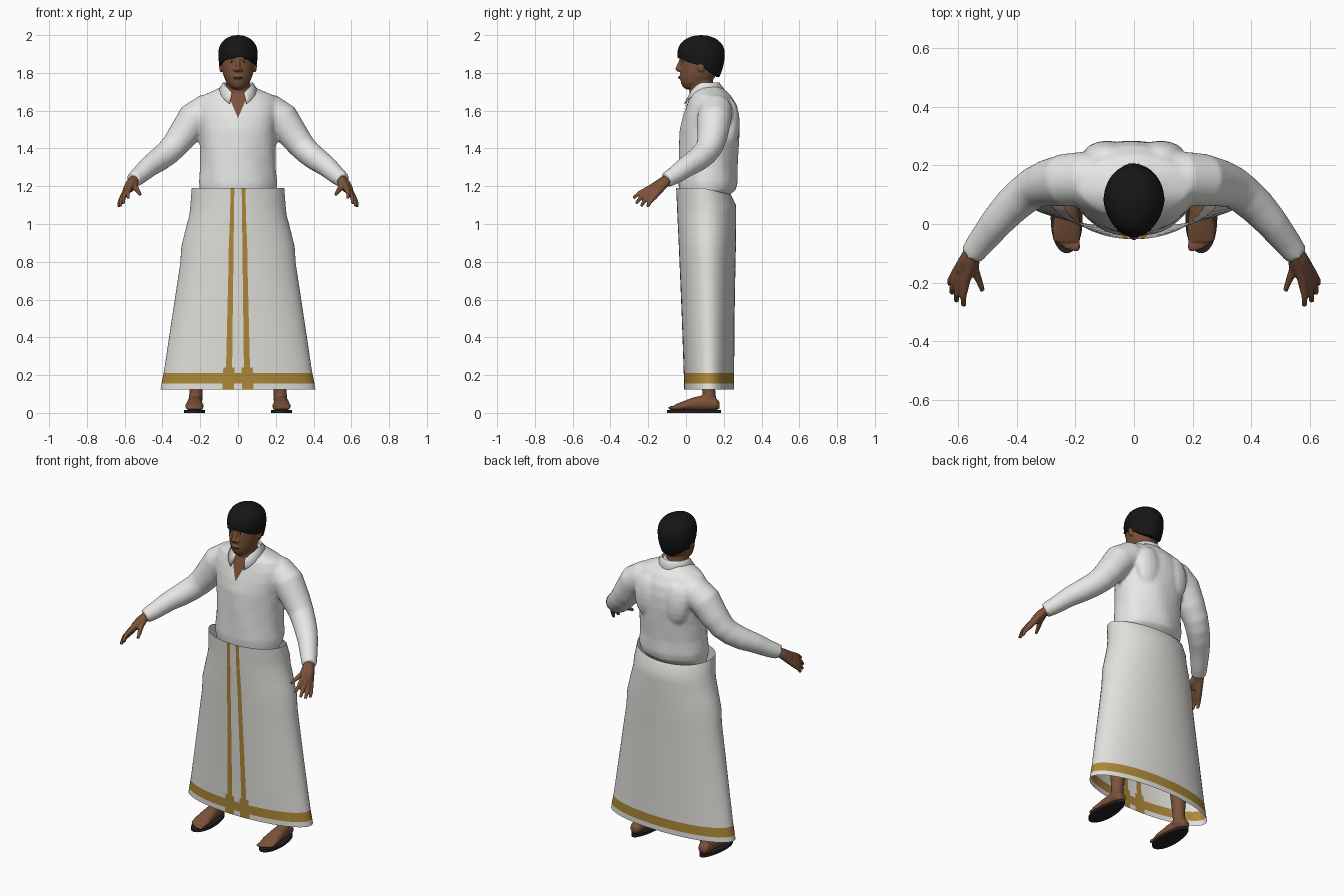
import bpy, bmesh
from math import sin, cos, pi, sqrt, radians, asin
from mathutils import Vector, Matrix

if "Cube" in bpy.data.objects:
    bpy.data.objects.remove(bpy.data.objects["Cube"])


def material(name, rgb):
    m = bpy.data.materials.new(name)
    m.use_nodes = True
    m.diffuse_color = (*rgb, 1)
    m.node_tree.nodes["Principled BSDF"].inputs["Base Color"].default_value = (*rgb, 1)
    return m


SKIN = material("brown skin", (0.2, 0.085, 0.042))
LIP = material("dark lips", (0.13, 0.045, 0.03))
SHIRT = material("white shirt", (0.8, 0.8, 0.78))
CLOTH = material("off white cloth", (0.76, 0.75, 0.72))
GOLD = material("gold border", (0.42, 0.25, 0.04))
HAIR = material("black hair", (0.008, 0.008, 0.009))
SOLE = material("dark sole", (0.02, 0.015, 0.016))
EYE = material("eye white", (0.6, 0.57, 0.53))


def loft(bm, rings, caps=True, closed=True):
    """Bridge a list of point rings with quads."""
    rows = [[bm.verts.new(p) for p in r] for r in rings]
    n = len(rows[0])
    for a, b in zip(rows, rows[1:]):
        for i in range(n if closed else n - 1):
            j = (i + 1) % n
            bm.faces.new((a[i], a[j], b[j], b[i]))
    if caps:
        bm.faces.new(rows[0][::-1])
        bm.faces.new(rows[-1])


def oval(z, front, back, w, n=40, ripple=0.0):
    """Level ellipse between two y values; angle 0 faces the front."""
    cy, ry = (front + back) / 2, (back - front) / 2
    pts = []
    for i in range(n):
        a = 2 * pi * i / n
        k = 1 + ripple * sin(7 * a + 14 * z)
        pts.append((w * sin(a) * k, cy - ry * cos(a) * k, z))
    return pts


def tube(bm, path, n=16, flat=1.0):
    """Closed tube through (x, y, z, radius) points."""
    pts = [Vector(p[:3]) for p in path]
    rings = []
    for i, p in enumerate(pts):
        t = (pts[min(i + 1, len(pts) - 1)] - pts[max(i - 1, 0)]).normalized()
        ref = Vector((0, 0, 1)) if abs(t.z) < 0.9 else Vector((0, 1, 0))
        u = t.cross(ref).normalized()
        v = u.cross(t)
        r = path[i][3]
        rings.append([p + u * r * cos(2 * pi * k / n) + v * r * flat * sin(2 * pi * k / n) for k in range(n)])
    loft(bm, rings)


def ball(bm, c, size):
    m = Matrix.Translation(c) @ Matrix.Diagonal((*size, 1))
    bmesh.ops.create_uvsphere(bm, u_segments=16, v_segments=10, radius=1, matrix=m)


def finish(name, bm, mats, voxel=0, smooth=0, angle=50):
    bmesh.ops.recalc_face_normals(bm, faces=bm.faces)
    me = bpy.data.meshes.new(name)
    bm.to_mesh(me)
    bm.free()
    ob = bpy.data.objects.new(name, me)
    bpy.context.collection.objects.link(ob)
    for m in mats:
        me.materials.append(m)
    if voxel:
        r = ob.modifiers.new("blend", "REMESH")
        r.mode, r.voxel_size, r.use_smooth_shade = "VOXEL", voxel, True
        s = ob.modifiers.new("soften", "SMOOTH")
        s.factor, s.iterations = 0.5, smooth
    bpy.ops.object.select_all(action="DESELECT")
    ob.select_set(True)
    bpy.context.view_layer.objects.active = ob
    if voxel:
        bpy.ops.object.shade_smooth()
    else:
        bpy.ops.object.shade_smooth_by_angle(angle=radians(angle))
    return ob


# Shirt: torso rows (z, front, back, half width) blended with both sleeves
TORSO = [(1.03, -0.02, 0.2, 0.18), (1.15, -0.03, 0.225, 0.19), (1.18, -0.038, 0.262, 0.203),
         (1.22, -0.042, 0.272, 0.207), (1.3, -0.04, 0.272, 0.2), (1.4, -0.037, 0.28, 0.2),
         (1.5, -0.032, 0.286, 0.207), (1.57, -0.016, 0.282, 0.222), (1.63, 0.004, 0.268, 0.225),
         (1.68, 0.02, 0.237, 0.19), (1.71, 0.032, 0.205, 0.12), (1.735, 0.04, 0.18, 0.07)]
SLEEVE = [(0.1, 0.155, 1.61, 0.085), (0.17, 0.155, 1.595, 0.092), (0.235, 0.15, 1.555, 0.09),
          (0.295, 0.14, 1.467, 0.08), (0.34, 0.125, 1.41, 0.071), (0.375, 0.1, 1.375, 0.067),
          (0.42, 0.06, 1.34, 0.063), (0.47, 0.005, 1.305, 0.056), (0.525, -0.065, 1.255, 0.047),
          (0.555, -0.105, 1.232, 0.041)]
bm = bmesh.new()
loft(bm, [oval(*row, ripple=0.012) for row in TORSO])
for s in (1, -1):
    tube(bm, [(s * x, y, z, r) for x, y, z, r in SLEEVE], 24)
    ball(bm, (s * 0.09, 0.235, 1.53), (0.085, 0.05, 0.13))
finish("shirt", bm, [SHIRT], 0.009, 5)


def chest_y(x, z):
    for a, b in zip(TORSO, TORSO[1:]):
        if a[0] <= z <= b[0]:
            t = (z - a[0]) / (b[0] - a[0])
            f, k, w = (a[i] + (b[i] - a[i]) * t for i in (1, 2, 3))
            return (f + k) / 2 - (k - f) / 2 * sqrt(max(0, 1 - (x / w) ** 2))


# Bare skin in the open neck of the shirt
bm = bmesh.new()
rows = []
for i in range(9):
    z = 1.565 + 0.13 * i / 8
    w = 0.002 + 0.055 * i / 8
    rows.append([(w * k / 4, chest_y(w * k / 4, z) - 0.005, z) for k in range(-4, 5)])
loft(bm, rows, caps=False, closed=False)
finish("open_chest", bm, [SKIN])

# Folded collar, open at the front
bm = bmesh.new()
rows = [[], [], []]
for i in range(33):
    a = radians(24 + 312 * i / 32)
    d = max(cos(a), 0) ** 2
    rows[0].append((0.07 * sin(a), 0.095 - 0.07 * cos(a), 1.735 - 0.07 * d))
    rows[1].append((0.078 * sin(a), 0.095 - 0.08 * cos(a), 1.75 - 0.065 * d))
    rows[2].append((0.108 * sin(a), 0.095 - 0.115 * cos(a), 1.705 - 0.08 * d))
loft(bm, rows, caps=False, closed=False)
collar = finish("collar", bm, [SHIRT])
collar.modifiers.new("thickness", "SOLIDIFY").thickness = 0.006

# Wrapped long cloth: one sheet, gold hem band and two front stripes
WRAP = [(0.125, -0.01, 0.255, 0.41), (0.155, -0.01, 0.255, 0.405), (0.21, -0.012, 0.255, 0.394),
        (0.24, -0.013, 0.255, 0.389), (0.5, -0.022, 0.257, 0.35), (0.79, -0.034, 0.262, 0.306),
        (0.88, -0.038, 0.264, 0.3), (0.95, -0.041, 0.265, 0.283), (1.05, -0.046, 0.266, 0.257),
        (1.1, -0.048, 0.265, 0.252), (1.19, -0.052, 0.238, 0.245)]
half = [asin(f) for f in (0.05, 0.08, 0.163, 0.2)]
half += [0.28 + (pi - 0.28) * i / 26 for i in range(27)]
angles = [0] + half + [-a for a in half[-2::-1]]
bm = bmesh.new()
rings = []
for z, f, b, w in WRAP:
    drop = 0.035 if z > 1.15 else 0
    rings.append([(w * sin(a), (f + b) / 2 - (b - f) / 2 * cos(a), z - drop * max(0, -cos(a)))
                  for a in angles])
loft(bm, rings, caps=False)
bm.faces.ensure_lookup_table()
n = len(angles)
for i, face in enumerate(bm.faces):
    row, col = divmod(i, n)
    col = min(col, n - 1 - col)
    stripe = col == 2 or (row < 3 and 1 <= col <= 3)
    face.material_index = int(row == 1 or stripe)
finish("wrapped_cloth", bm, [CLOTH, GOLD], angle=80)

# Head, nose, ears and neck in one skin
HEAD = [(1.713, 0.0, 0.07, 0.022), (1.725, -0.016, 0.1, 0.042), (1.745, -0.026, 0.13, 0.06),
        (1.78, -0.031, 0.155, 0.075), (1.81, -0.03, 0.17, 0.083), (1.84, -0.029, 0.18, 0.087),
        (1.862, -0.028, 0.185, 0.088), (1.88, -0.034, 0.187, 0.089), (1.92, -0.03, 0.185, 0.087),
        (1.955, -0.005, 0.165, 0.068), (1.975, 0.03, 0.13, 0.04)]
bm = bmesh.new()
loft(bm, [oval(*row) for row in HEAD])
tube(bm, [(0, 0.095, 1.6, 0.075), (0, 0.088, 1.67, 0.068), (0, 0.08, 1.74, 0.063), (0, 0.08, 1.8, 0.06)], 24)
tube(bm, [(0, -0.024, 1.872, 0.009), (0, -0.037, 1.84, 0.011), (0, -0.043, 1.822, 0.014), (0, -0.034, 1.81, 0.012)])
for s in (1, -1):
    ball(bm, (s * 0.015, -0.033, 1.817), (0.011, 0.012, 0.009))
    ball(bm, (s * 0.09, 0.08, 1.835), (0.01, 0.02, 0.032))
ball(bm, (0, -0.029, 1.776), (0.025, 0.011, 0.01))
finish("head", bm, [SKIN], 0.0045, 3)

# Eyes, brows and mouth
for s, side in ((1, "left"), (-1, "right")):
    for part, mat, c, size in (("eye", EYE, (0.035, -0.018, 1.861), (0.016, 0.006, 0.0065)),
                               ("iris", HAIR, (0.035, -0.021, 1.861), (0.006, 0.005, 0.006)),
                               ("brow", HAIR, (0.037, -0.019, 1.878), (0.022, 0.009, 0.0035))):
        bm = bmesh.new()
        ball(bm, (s * c[0], c[1], c[2]), size)
        finish(side + "_" + part, bm, [mat])
bm = bmesh.new()
ball(bm, (0, -0.033, 1.776), (0.024, 0.009, 0.006))
finish("mouth", bm, [LIP])

# Hair cap: hairline falls from the forehead to the nape
bm = bmesh.new()
rings = []
for t in [i / 14 for i in range(15)] + [1.0]:
    ring = []
    inner = 0.88 if len(rings) == 15 else 1
    for i in range(48):
        a = 2 * pi * i / 48
        low = 1.78 + 0.103 * (1 + cos(a)) / 2 + 0.004 * sin(5 * a)
        z = 2.0 - (2.0 - low) * (0.002 + 0.998 * t) ** 1.6
        if z > 1.9:
            k = (1 - ((z - 1.9) / 0.1) ** 2.3) ** 0.5
        else:
            k = 1 - 0.22 * ((1.9 - z) / 0.12) ** 2
        k *= inner
        point = 1 - 0.12 * max(cos(a), 0)
        ring.append((0.104 * k * sin(a) * point, 0.08 - 0.125 * k * cos(a), z))
    rings.append(ring)
loft(bm, rings)
finish("hair", bm, [HAIR], angle=60)

# Hands: fingers fan from the wrist
FINGERS = [((0.574, -0.19, 1.19), (0.583, -0.245, 1.165), (0.582, -0.28, 1.137)),
           ((0.59, -0.192, 1.173), (0.605, -0.238, 1.143), (0.607, -0.265, 1.108)),
           ((0.602, -0.182, 1.158), (0.62, -0.218, 1.125), (0.622, -0.238, 1.094)),
           ((0.609, -0.168, 1.145), (0.627, -0.192, 1.115), (0.631, -0.205, 1.09)),
           ((0.545, -0.158, 1.195), (0.528, -0.197, 1.172), (0.517, -0.228, 1.155))]
for s, side in ((1, "left"), (-1, "right")):
    bm = bmesh.new()
    for k, (a, b, c) in enumerate(FINGERS):
        off = (k - 1.5) * 0.007 if k < 4 else -0.01
        start = (0.557 + off, -0.105, 1.23 - off)
        path = [(*start, 0.021), (*a, 0.0165), (*b, 0.0115), (*c, 0.0085)]
        tube(bm, [(s * x, y, z, r) for x, y, z, r in path], 12)
    tube(bm, [(s * 0.54, -0.085, 1.243, 0.03), (s * 0.565, -0.125, 1.215, 0.031),
              (s * 0.585, -0.165, 1.18, 0.028)], 16, 0.8)
    finish(side + "_hand", bm, [SKIN], 0.005, 3)

    # Foot with toes and lower leg
    bm = bmesh.new()
    rings = []
    for y, zc, rx, rz in ((0.178, 0.04, 0.02, 0.018), (0.16, 0.046, 0.034, 0.032), (0.1, 0.053, 0.037, 0.042),
                          (0.04, 0.047, 0.042, 0.036), (-0.02, 0.036, 0.05, 0.024), (-0.06, 0.028, 0.046, 0.015)):
        rings.append([(s * 0.23 + rx * cos(pi * i / 10), y, zc + rz * sin(pi * i / 10)) for i in range(20)])
    loft(bm, rings)
    for k in range(5):
        x, y = 0.196 + 0.017 * k, -0.076 + 0.002 * k * k
        ball(bm, (s * x, y, 0.026), (0.013 - 0.001 * k, 0.02, 0.011))
    tube(bm, [(s * 0.225, 0.125, 0.05, 0.036), (s * 0.222, 0.12, 0.125, 0.035),
              (s * 0.215, 0.125, 0.28, 0.05), (s * 0.19, 0.12, 0.5, 0.055)], 20)
    finish(side + "_foot", bm, [SKIN], 0.006, 3)

    # Sandal sole
    bm = bmesh.new()
    outline = oval(0, -0.1, 0.185, 0.054)
    rings = [[(s * 0.23 + x * (1.0 - 1.2 * (y - 0.04)), y, z) for x, y, _ in outline] for z in (0, 0.016)]
    loft(bm, rings)
    finish(side + "_sole", bm, [SOLE])
